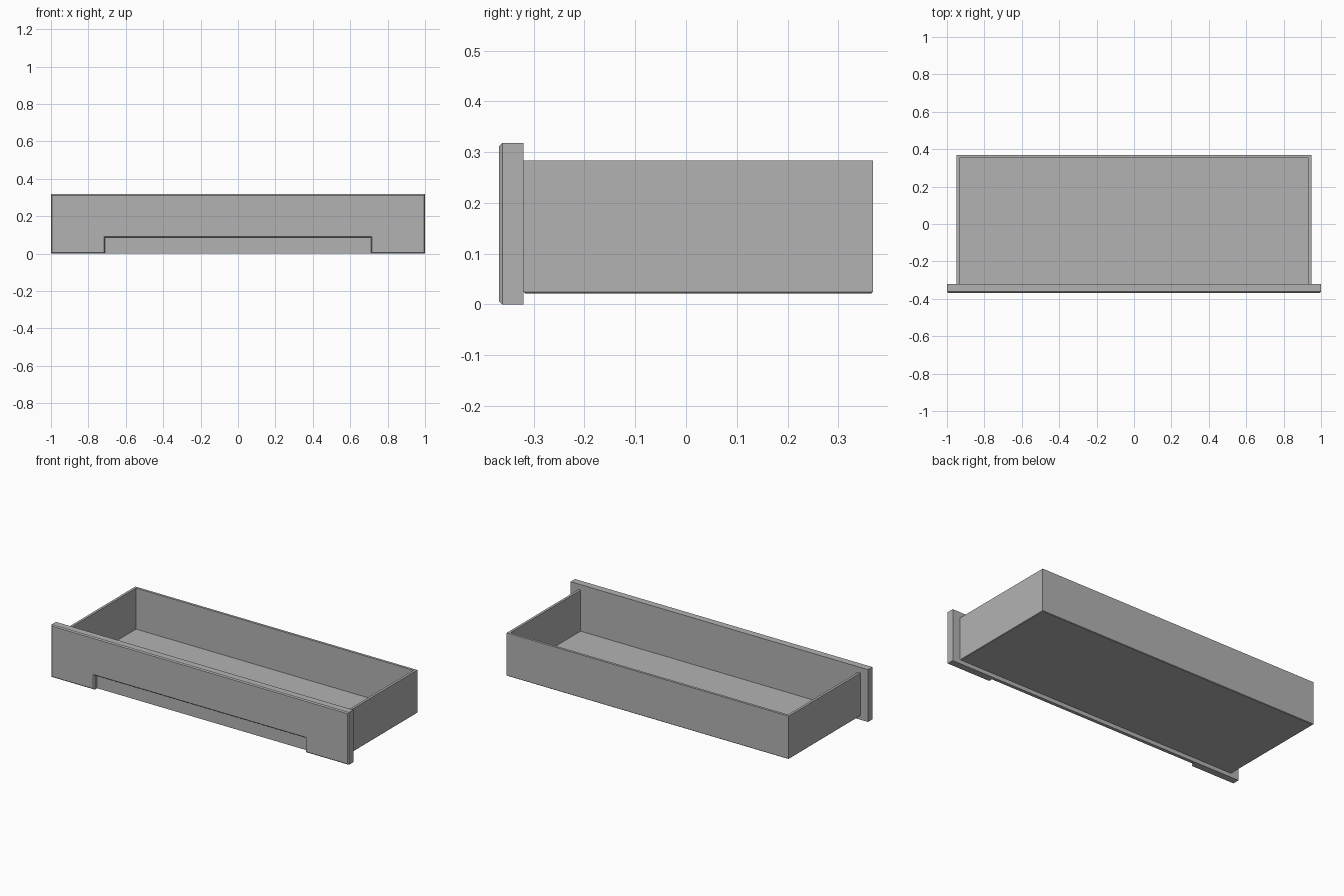
import bpy
import bmesh
from mathutils import Vector

default = bpy.data.objects.get("Cube")
if default:
    bpy.data.objects.remove(default, do_unlink=True)

grey = bpy.data.materials.new("plain grey")
grey.use_nodes = True
COLOUR = (0.45, 0.45, 0.45, 1)
grey.diffuse_color = COLOUR
grey.node_tree.nodes["Principled BSDF"].inputs["Base Color"].default_value = COLOUR


def prism(name, outline, start, depth, chamfer=0, chamfer_test=None):
    """Extrude a flat outline along a vector, then chamfer the edges that pass the test."""
    bm = bmesh.new()
    face = bm.faces.new([bm.verts.new(Vector(p) + Vector(start)) for p in outline])
    grown = bmesh.ops.extrude_face_region(bm, geom=[face], use_keep_orig=True)
    moved = [v for v in grown["geom"] if isinstance(v, bmesh.types.BMVert)]
    bmesh.ops.translate(bm, verts=moved, vec=depth)
    bmesh.ops.recalc_face_normals(bm, faces=bm.faces)
    if chamfer:
        edges = [e for e in bm.edges if all(chamfer_test(v.co) for v in e.verts)]
        bmesh.ops.bevel(bm, geom=edges, offset=chamfer, segments=1, affect='EDGES')
    mesh = bpy.data.meshes.new(name)
    bm.to_mesh(mesh)
    bm.free()
    mesh.materials.append(grey)
    obj = bpy.data.objects.new(name, mesh)
    bpy.context.collection.objects.link(obj)
    return obj


# Main dimensions
FRONT, RECESS, PANEL_BACK, BACK = -0.368, -0.34, -0.32, 0.368
PANEL_TOP, NOTCH_X, NOTCH_Z = 0.318, 0.71, 0.087
HALF, WALL, BASE, FLOOR, RIM = 0.948, 0.015, 0.022, 0.035, 0.284

# Front panel: notched face layer with chamfered front edges
half_profile = [(1, PANEL_TOP), (1, 0), (NOTCH_X, 0), (NOTCH_X, NOTCH_Z)]
face_outline = [(x, 0, z) for x, z in half_profile]
face_outline += [(-x, 0, z) for x, z in reversed(half_profile)]
prism("front_panel", face_outline, (0, FRONT, 0), (0, RECESS - FRONT, 0),
      0.006, lambda co: co.y < FRONT + 0.001)

# Full-height layer behind the notch
backing = [(1, 0, PANEL_TOP), (1, 0, 0), (-1, 0, 0), (-1, 0, PANEL_TOP)]
prism("front_panel_backing", backing, (0, RECESS, 0), (0, PANEL_BACK - RECESS, 0))

# Drawer floor, with a fine chamfer underneath
floor = [(HALF, PANEL_BACK, 0), (HALF, BACK, 0), (-HALF, BACK, 0), (-HALF, PANEL_BACK, 0)]
prism("drawer_floor", floor, (0, 0, BASE), (0, 0, FLOOR - BASE),
      0.003, lambda co: co.z < BASE + 0.001)

# Side and back walls as one U-shaped rim
inner = HALF - WALL
half_wall = [(HALF, BACK), (HALF, PANEL_BACK), (inner, PANEL_BACK), (inner, BACK - WALL)]
walls = [(x, y, 0) for x, y in half_wall]
walls += [(-x, y, 0) for x, y in reversed(half_wall)]
prism("drawer_walls", walls, (0, 0, FLOOR), (0, 0, RIM - FLOOR))
